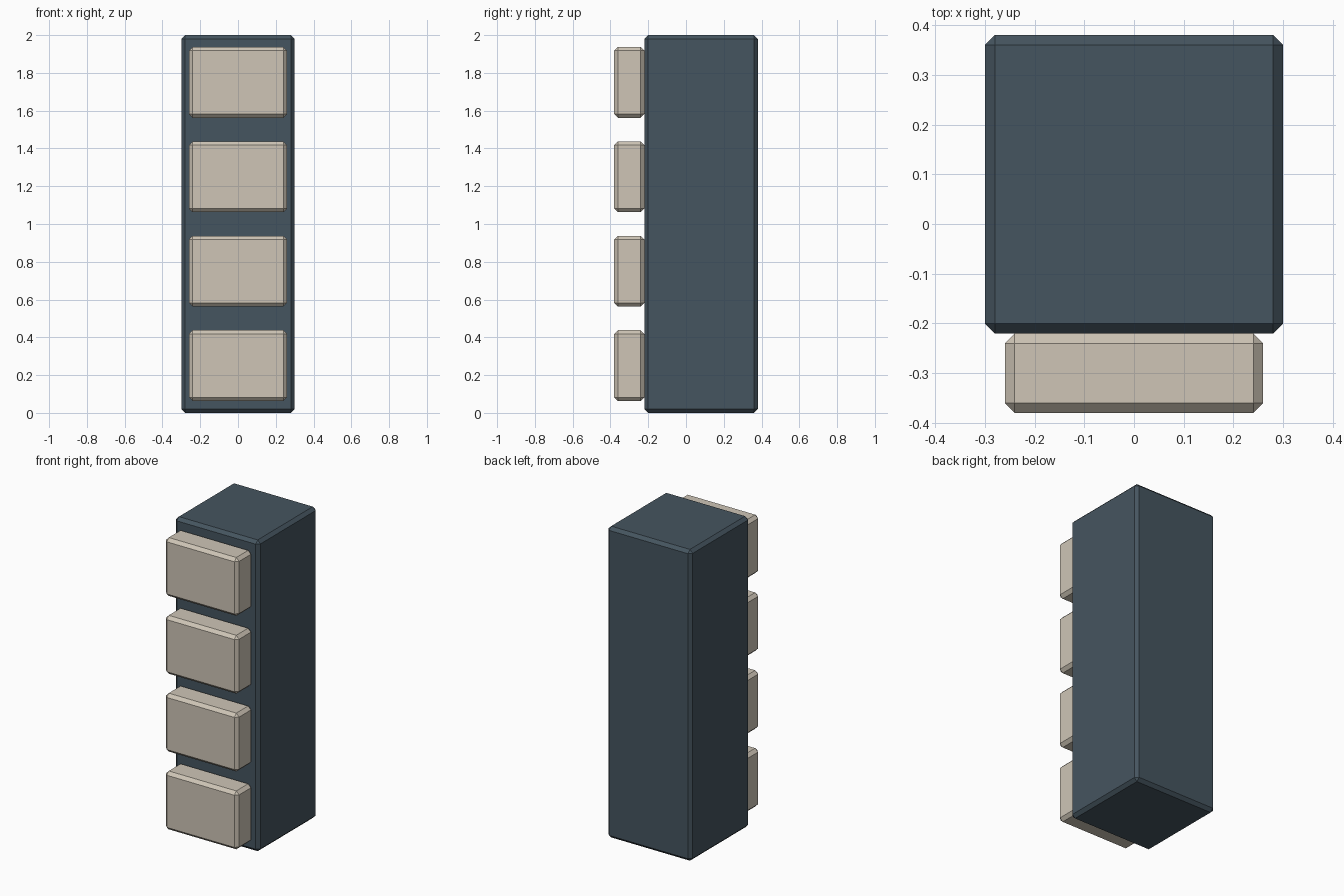
import bpy

if "Cube" in bpy.data.objects:
    bpy.data.objects.remove(bpy.data.objects["Cube"])


def material(name, color):
    mat = bpy.data.materials.new(name)
    mat.diffuse_color = (*color, 1)
    mat.use_nodes = True
    mat.node_tree.nodes["Principled BSDF"].inputs["Base Color"].default_value = mat.diffuse_color
    return mat


def chamfered_box(name, center, size, mat, chamfer=0.02):
    bpy.ops.mesh.primitive_cube_add(size=1, location=center)
    obj = bpy.context.object
    obj.name = name
    obj.scale = size
    bpy.ops.object.transform_apply(location=False, rotation=False, scale=True)
    bevel = obj.modifiers.new("chamfer", 'BEVEL')
    bevel.width = chamfer
    bevel.segments = 1
    obj.data.materials.append(mat)
    return obj


slate = material("slate", (0.06, 0.09, 0.115))
beige = material("beige", (0.62, 0.56, 0.47))

# Tall cabinet body
chamfered_box("cabinet_body", (0, 0.08, 1.0), (0.6, 0.6, 2.0), slate)

# Four evenly stacked drawer fronts
for i in range(4):
    chamfered_box(f"drawer_{i + 1}", (0, -0.30, 0.25 + 0.5 * i),
                  (0.52, 0.16, 0.375), beige)
